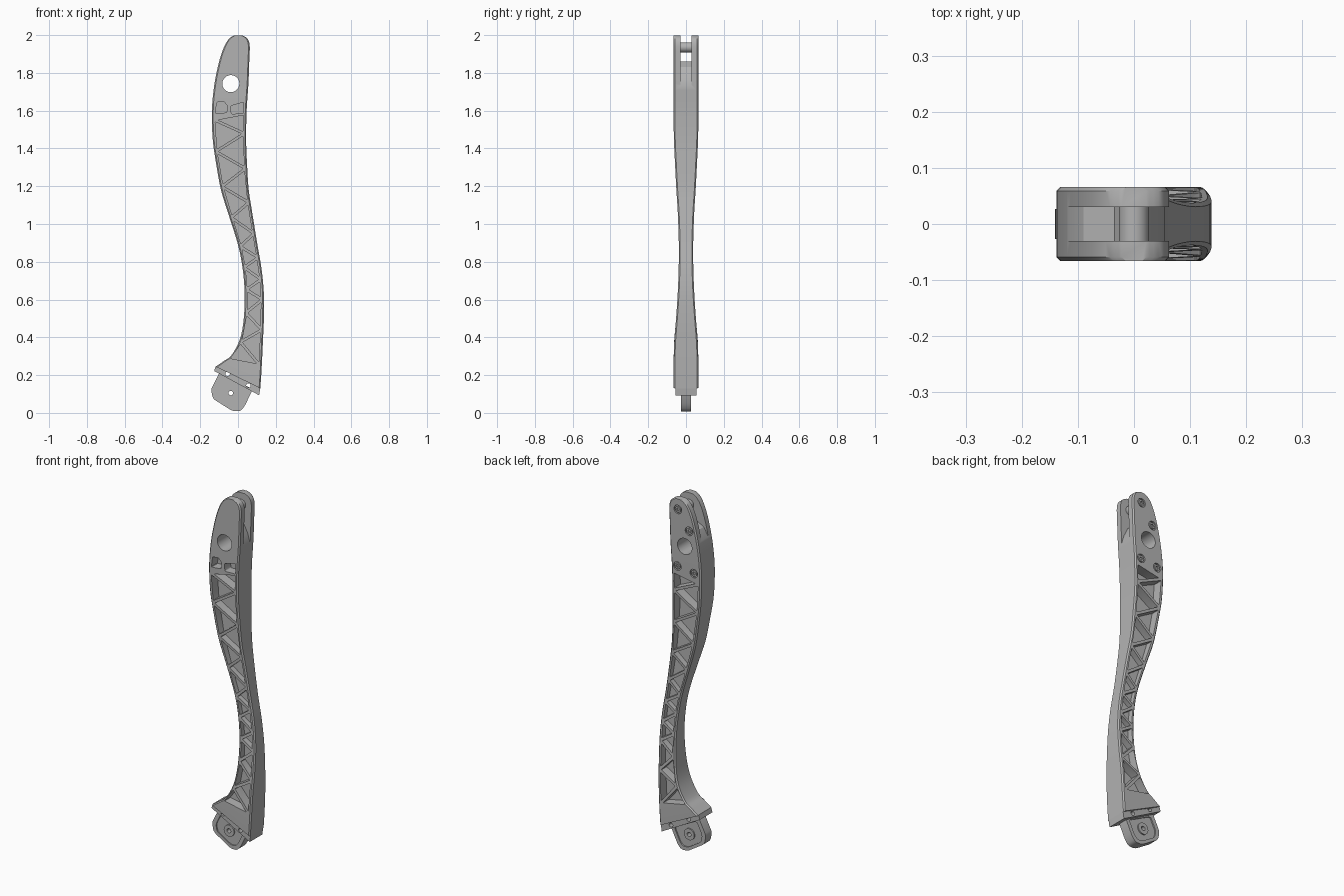
import bpy, bmesh, math
from mathutils import Vector

cube = bpy.data.objects.get("Cube")
if cube:
    bpy.data.objects.remove(cube, do_unlink=True)

grey = bpy.data.materials.new("satin grey")
grey.use_nodes = True
grey.diffuse_color = (0.45, 0.45, 0.45, 1)
grey.node_tree.nodes["Principled BSDF"].inputs["Base Color"].default_value = (0.45, 0.45, 0.45, 1)


def finish(name, bm, smooth=True):
    bmesh.ops.recalc_face_normals(bm, faces=bm.faces)
    mesh = bpy.data.meshes.new(name)
    bm.to_mesh(mesh)
    bm.free()
    mesh.materials.append(grey)
    obj = bpy.data.objects.new(name, mesh)
    bpy.context.collection.objects.link(obj)
    if smooth:
        shade(obj)
    return obj


def activate(obj):
    bpy.ops.object.select_all(action='DESELECT')
    obj.select_set(True)
    bpy.context.view_layer.objects.active = obj


def shade(obj):
    activate(obj)
    bpy.ops.object.shade_smooth_by_angle(angle=math.radians(30))


def add_prism(bm, pts, y0, y1, radius=0):
    """Extrude an xz outline along y, rounding its corners."""
    part = bmesh.new()
    near = [part.verts.new((x, y0, z)) for x, z in pts]
    far = [part.verts.new((x, y1, z)) for x, z in pts]
    part.faces.new(near)
    part.faces.new(far[::-1])
    sides = []
    for i in range(len(pts)):
        j = (i + 1) % len(pts)
        part.faces.new((near[i], far[i], far[j], near[j]))
        sides.append(part.edges.get((near[i], far[i])))
    if radius:
        bmesh.ops.bevel(part, geom=sides, offset=radius, segments=3, profile=0.5,
                        affect='EDGES', clamp_overlap=True)
    bmesh.ops.recalc_face_normals(part, faces=part.faces)
    temp = bpy.data.meshes.new("temp")
    part.to_mesh(temp)
    part.free()
    bm.from_mesh(temp)
    bpy.data.meshes.remove(temp)


def circle(x, z, r, n=24):
    return [(x + r * math.cos(math.tau * i / n), z + r * math.sin(math.tau * i / n)) for i in range(n)]


def prism(name, pts, y0, y1, radius=0):
    bm = bmesh.new()
    add_prism(bm, pts, y0, y1, radius)
    return finish(name, bm)


def cut(obj, bm):
    cutter = finish("cutter", bm, False)
    cutter.hide_render = True
    mod = obj.modifiers.new("cut", 'BOOLEAN')
    mod.operation, mod.solver, mod.object = 'DIFFERENCE', 'EXACT', cutter
    activate(obj)
    bpy.ops.object.modifier_apply(modifier=mod.name)
    bpy.data.objects.remove(cutter, do_unlink=True)


# Arm stations, bottom to top: left x, left z, right x, right z, half thickness
stations = [
    (-.118, .245, .118, .13, .066), (-.075, .275, .123, .2, .066),
    (-.035, .305, .128, .29, .065), (.01, .39, .132, .38, .062), (.03, .495, .137, .495, .053),
    (.035, .63, .137, .63, .044), (.025, .76, .125, .76, .039),
    (0, .89, .103, .89, .038), (-.05, 1.05, .077, 1.05, .043),
    (-.09, 1.18, .057, 1.18, .051), (-.115, 1.315, .048, 1.315, .058),
    (-.134, 1.45, .043, 1.45, .064), (-.138, 1.605, .046, 1.605, .066),
    (-.125, 1.74, .055, 1.74, .066), (-.1, 1.86, .06, 1.87, .066),
    (-.075, 1.935, .062, 1.945, .066), (-.05, 1.978, .05, 1.982, .066),
    (-.022, 1.998, .022, 1.999, .066)]


def smooth_rows(rows, steps=4):
    out = []
    for i in range(len(rows) - 1):
        a, b, c, d = (Vector(rows[min(max(k, 0), len(rows) - 1)]) for k in range(i - 1, i + 3))
        for s in range(steps):
            t = s / steps
            out.append(b + (c - a) * t / 2 + (2 * a - 5 * b + 4 * c - d) * t * t / 2
                       + (3 * b - a - 3 * c + d) * t ** 3 / 2)
    return out + [Vector(rows[-1])]


rows = smooth_rows(stations)

# Curved arm with chamfered long edges
bm = bmesh.new()
rings, c = [], .007
for lx, lz, rx, rz, h in rows:
    left, right = Vector((lx, 0, lz)), Vector((rx, 0, rz))
    step = (right - left).normalized() * c
    ring = []
    for p, y in ((left, h - c), (left, c - h), (left + step, -h), (right - step, -h),
                 (right, c - h), (right, h - c), (right - step, h), (left + step, h)):
        ring.append(bm.verts.new((p.x, y, p.z)))
    rings.append(ring)
for a, b in zip(rings, rings[1:]):
    for i in range(8):
        bm.faces.new((a[i], a[(i + 1) % 8], b[(i + 1) % 8], b[i]))
bm.faces.new(rings[0])
bm.faces.new(rings[-1])
arm = finish("curved_arm", bm, False)


def edge_point(side, z):
    k = 0 if side == 'L' else 2
    for a, b in zip(rows, rows[1:]):
        if a[k + 1] <= z <= b[k + 1]:
            t = (z - a[k + 1]) / (b[k + 1] - a[k + 1])
            x = a[k] + (b[k] - a[k]) * t
            return Vector((x + (.009 if k == 0 else -.009), z))


def inset_triangle(a, b, c, d):
    la, lb, lc = (b - c).length, (c - a).length, (a - b).length
    total = la + lb + lc
    centre = (a * la + b * lb + c * lc) / total
    inradius = abs((b - a).cross(c - a)) / total
    return [centre + (p - centre) * (1 - d / inradius) for p in (a, b, c)]


# Zigzag truss pockets on both faces, alternating right and left nodes
heights = [1.585, 1.553, 1.479, 1.384, 1.294, 1.198, 1.114, 1.034, .95, .881, .823,
           .77, .706, .653, .6, .53, .44, .375, .25, .283]
nodes = [edge_point('RL'[i % 2], z) for i, z in enumerate(heights)]
web = .012
bm = bmesh.new()
for a, b, c3 in zip(nodes, nodes[1:], nodes[2:]):
    tri = inset_triangle(a, b, c3, .0075)
    add_prism(bm, tri, -.1, -web, .004)
    add_prism(bm, tri, web, .1, .004)
# Two small extra pockets on the front
for quad in ([(-.12, 1.585), (-.06, 1.59), (-.055, 1.625), (-.075, 1.648), (-.112, 1.645)],
             [(-.035, 1.583), (.03, 1.585), (.03, 1.645), (-.04, 1.625)]):
    add_prism(bm, quad, -.1, -web, .006)
# Through hole
add_prism(bm, circle(-.038, 1.743, .045, 40), -.1, .1)
cut(arm, bm)

# Fork slot at the top with a rounded floor, and screw recesses on the back
bm = bmesh.new()
floor = [(-.2, 1.68), (-.125, 1.77), (-.09, 1.83), (-.035, 1.86), (.015, 1.83), (.04, 1.78), (.07, 1.68)]
add_prism(bm, floor + [(.2, 1.68), (.2, 2.1), (-.2, 2.1)], -.03, .03)
screws = [(.005, 1.94), (-.065, 1.835), (.008, 1.62), (-.095, 1.605)]
for x, z in screws:
    add_prism(bm, circle(x, z, .024), .058, .1)
cut(arm, bm)
shade(arm)

for i, (x, z) in enumerate(screws):
    head = prism(f"screw_head_{i + 1}", circle(x, z, .017), .05, .065)
    bm = bmesh.new()
    add_prism(bm, circle(x, z, .009, 6), .057, .1)
    cut(head, bm)

# Cross pin in the fork
prism("fork_pin", circle(0, 1.935, .027, 32), -.05, .05)

# Slanted foot flange with two through holes
flange = prism("foot_flange", [(-.118, .247), (.118, .132), (.112, .093), (-.126, .222)], -.056, .056)
bm = bmesh.new()
for x, z in ((-.055, .207), (.055, .145)):
    add_prism(bm, circle(x, z, .012), -.1, .1)
cut(flange, bm)

# Foot tongue with recessed panels and a bored boss
outline = [(-.098, .215), (-.143, .125), (-.133, .075), (-.03, .01), (.012, .008), (.035, .035), (.078, .125)]
tongue = prism("foot_tongue", outline, -.027, .027, .014)
middle = Vector((-.035, .105))
panel = [middle + (Vector(p) - middle) * .78 for p in outline]
bm = bmesh.new()
add_prism(bm, panel, -.1, -.02, .012)
add_prism(bm, panel, .02, .1, .012)
cut(tongue, bm)
boss = prism("tongue_boss", circle(-.038, .105, .032, 32), -.027, .027)
for part, r in ((tongue, .012), (boss, .012)):
    bm = bmesh.new()
    add_prism(bm, circle(-.038, .105, r), -.1, .1)
    cut(part, bm)
    shade(part)
